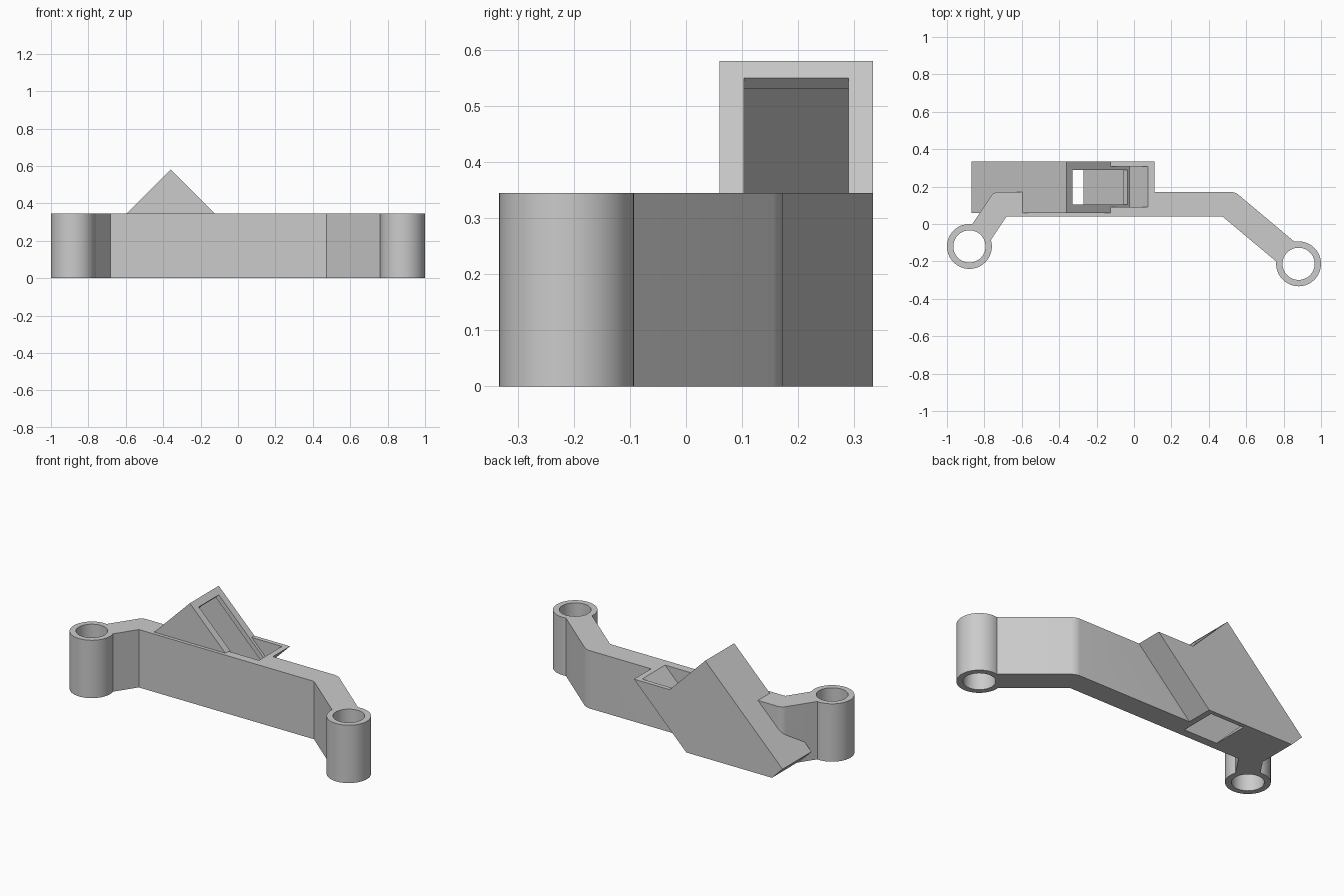
import bpy, bmesh, math
from mathutils import Vector

cube = bpy.data.objects.get("Cube")
if cube:
    bpy.data.objects.remove(cube, do_unlink=True)

H = 0.345                      # bracket height

grey = bpy.data.materials.new("light_grey")
grey.use_nodes = True
grey.diffuse_color = (0.6, 0.6, 0.6, 1)
grey.node_tree.nodes["Principled BSDF"].inputs["Base Color"].default_value = (0.6, 0.6, 0.6, 1)


def prism(name, base, sweep, rounded=()):
    """Extrude a flat outline along a vector, optionally rounding corners by index."""
    bm = bmesh.new()
    verts = [bm.verts.new(p) for p in base]
    face = bm.faces.new(verts)
    ext = bmesh.ops.extrude_face_region(bm, geom=[face])
    bmesh.ops.translate(bm, vec=sweep,
                        verts=[g for g in ext["geom"] if isinstance(g, bmesh.types.BMVert)])
    if rounded:
        edges = []
        for e in bm.edges:
            along = (e.verts[0].co - e.verts[1].co).cross(Vector(sweep)).length < 1e-6
            if along and any(verts[i] in e.verts for i in rounded):
                edges.append(e)
        bmesh.ops.bevel(bm, geom=edges, offset=0.025, segments=6, profile=0.5, affect='EDGES')
    bmesh.ops.recalc_face_normals(bm, faces=bm.faces)
    me = bpy.data.meshes.new(name)
    bm.to_mesh(me)
    bm.free()
    me.materials.append(grey)
    ob = bpy.data.objects.new(name, me)
    bpy.context.collection.objects.link(ob)
    return ob


def side_prism(name, outline, y0, y1):
    return prism(name, [(x, y0, z) for x, z in outline], (0, y1 - y0, 0))


def cylinder(name, centre, r, z0, z1):
    ring = [(centre[0] + r * math.cos(a), centre[1] + r * math.sin(a), z0)
            for a in (math.tau * i / 64 for i in range(64))]
    return prism(name, ring, (0, 0, z1 - z0))


def tilted(s, d):
    """Point from the two 45 degree axes s = x + z and d = x - z."""
    return ((s + d) / 2, (s - d) / 2)


def tilted_box(name, s0, s1, d0, d1, y0, y1):
    return side_prism(name, [tilted(s0, d0), tilted(s1, d0), tilted(s1, d1), tilted(s0, d1)], y0, y1)


def combine(target, tool, operation):
    mod = target.modifiers.new(operation.lower(), 'BOOLEAN')
    mod.operation, mod.object, mod.solver = operation, tool, 'EXACT'
    bpy.context.view_layer.objects.active = target
    bpy.ops.object.modifier_apply(modifier=mod.name)
    bpy.data.objects.remove(tool, do_unlink=True)


# Bent arm
arm_outline = [(-0.832, -0.185), (-0.682, 0.04), (0.473, 0.04), (0.823, -0.253),
               (0.92, -0.147), (0.54, 0.172), (-0.75, 0.172), (-0.91, -0.068)]
bracket = prism("bracket", [(x, y, 0) for x, y in arm_outline], (0, 0, H), rounded=(5, 6))

# Tilted socket housing with its flat ledge
housing = side_prism("socket_housing",
                     [(-0.36, 0.58), (-0.87, 0.07), (-0.80, 0), (-0.235, 0),
                      (0.11, H), (-0.125, H)], 0.06, 0.333)
combine(bracket, housing, 'UNION')

# Screw tubes at both ends
tubes = [(-0.88, -0.12), (0.88, -0.213)]
for c in tubes:
    combine(bracket, cylinder("tube", c, 0.12, 0, H), 'UNION')
for c in tubes:
    combine(bracket, cylinder("bore", c, 0.086, -0.1, H + 0.1), 'DIFFERENCE')

# Socket cavity, narrower lip opening and the recess in the ledge
FACE = 0.22
combine(bracket, tilted_box("cavity", -0.49, FACE - 0.04, -0.90, -0.27, 0.09, 0.307), 'DIFFERENCE')
combine(bracket, tilted_box("lip_opening", FACE - 0.08, FACE + 0.04, -0.88, -0.29, 0.103, 0.29), 'DIFFERENCE')
recess = side_prism("ledge_recess",
                    [tilted(FACE, -0.27), (0.13, 0.40), (-0.18, 0.40)], 0.09, 0.307)
combine(bracket, recess, 'DIFFERENCE')

# Smooth tubes and rounded bends, crisp edges elsewhere
bpy.ops.object.select_all(action='DESELECT')
bracket.select_set(True)
bpy.context.view_layer.objects.active = bracket
bpy.ops.object.shade_smooth_by_angle(angle=math.radians(25))
